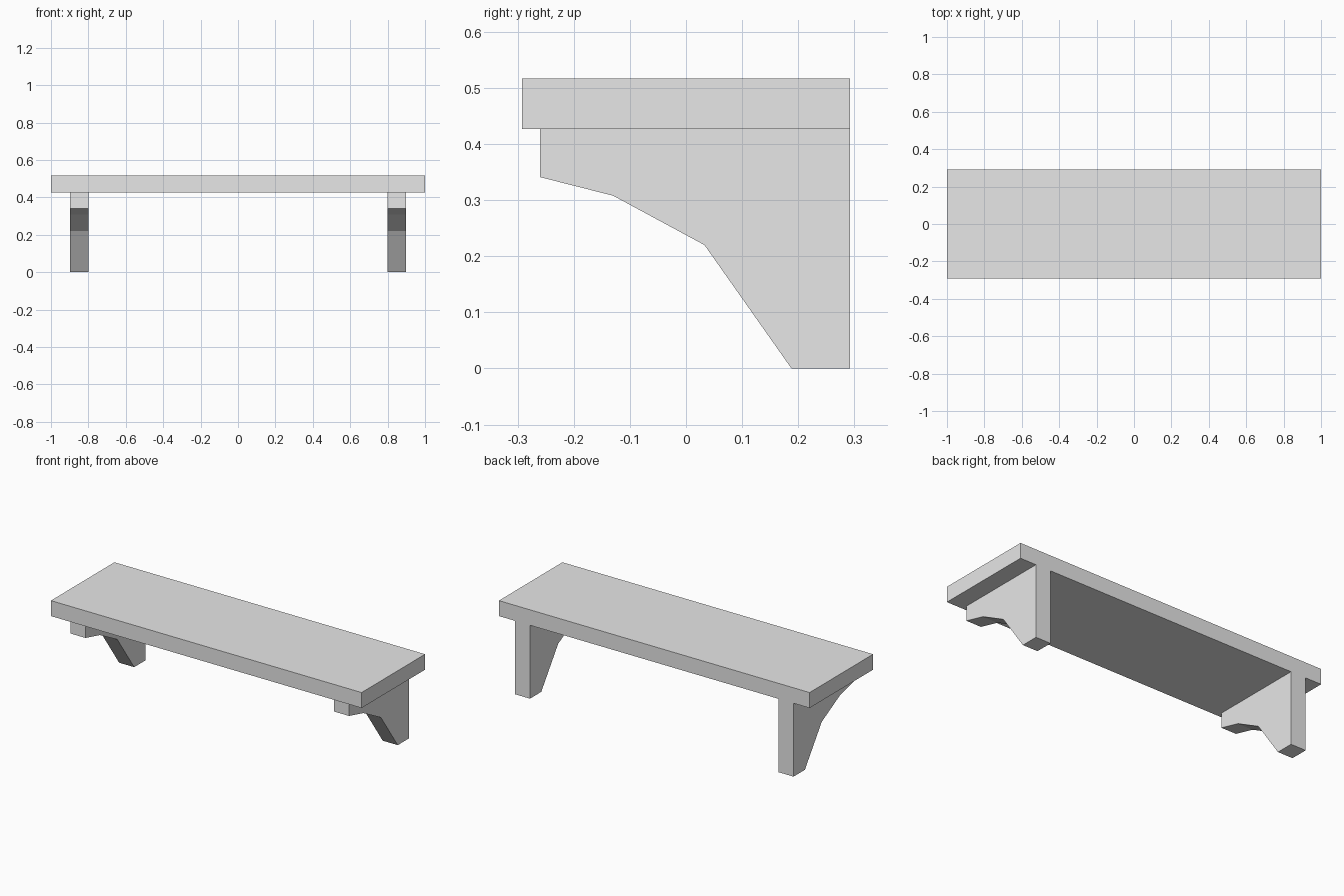
import bpy
import bmesh

cube = bpy.data.objects.get("Cube")
if cube:
    bpy.data.objects.remove(cube, do_unlink=True)

# Single plain grey finish
grey = bpy.data.materials.new("plain_grey")
grey.use_nodes = True
colour = (0.8, 0.8, 0.8, 1)
grey.diffuse_color = colour
grey.node_tree.nodes["Principled BSDF"].inputs["Base Color"].default_value = colour

HALF_DEPTH = 0.292
SHELF_BOTTOM, SHELF_TOP = 0.427, 0.517


def extrude_profile(name, profile, x_start, x_end):
    """Extrude a closed (y, z) outline along x into a solid."""
    bm = bmesh.new()
    face = bm.faces.new([bm.verts.new((x_start, y, z)) for y, z in profile])
    result = bmesh.ops.extrude_face_region(bm, geom=[face])
    moved = [v for v in result["geom"] if isinstance(v, bmesh.types.BMVert)]
    bmesh.ops.translate(bm, verts=moved, vec=(x_end - x_start, 0, 0))
    bmesh.ops.recalc_face_normals(bm, faces=bm.faces)
    mesh = bpy.data.meshes.new(name)
    bm.to_mesh(mesh)
    bm.free()
    mesh.materials.append(grey)
    obj = bpy.data.objects.new(name, mesh)
    bpy.context.collection.objects.link(obj)
    return obj


# Shelf board
board = [(-HALF_DEPTH, SHELF_BOTTOM), (HALF_DEPTH, SHELF_BOTTOM),
         (HALF_DEPTH, SHELF_TOP), (-HALF_DEPTH, SHELF_TOP)]
extrude_profile("shelf_board", board, -1, 1)

# Brackets: flush with the back, with a faceted concave underside
bracket = [(HALF_DEPTH, SHELF_BOTTOM), (-0.26, SHELF_BOTTOM), (-0.26, 0.341),
           (-0.13, 0.308), (0.033, 0.22), (0.188, 0), (HALF_DEPTH, 0)]
for name, side in (("left_bracket", 1), ("right_bracket", -1)):
    extrude_profile(name, bracket, side * 0.8, side * 0.897)
